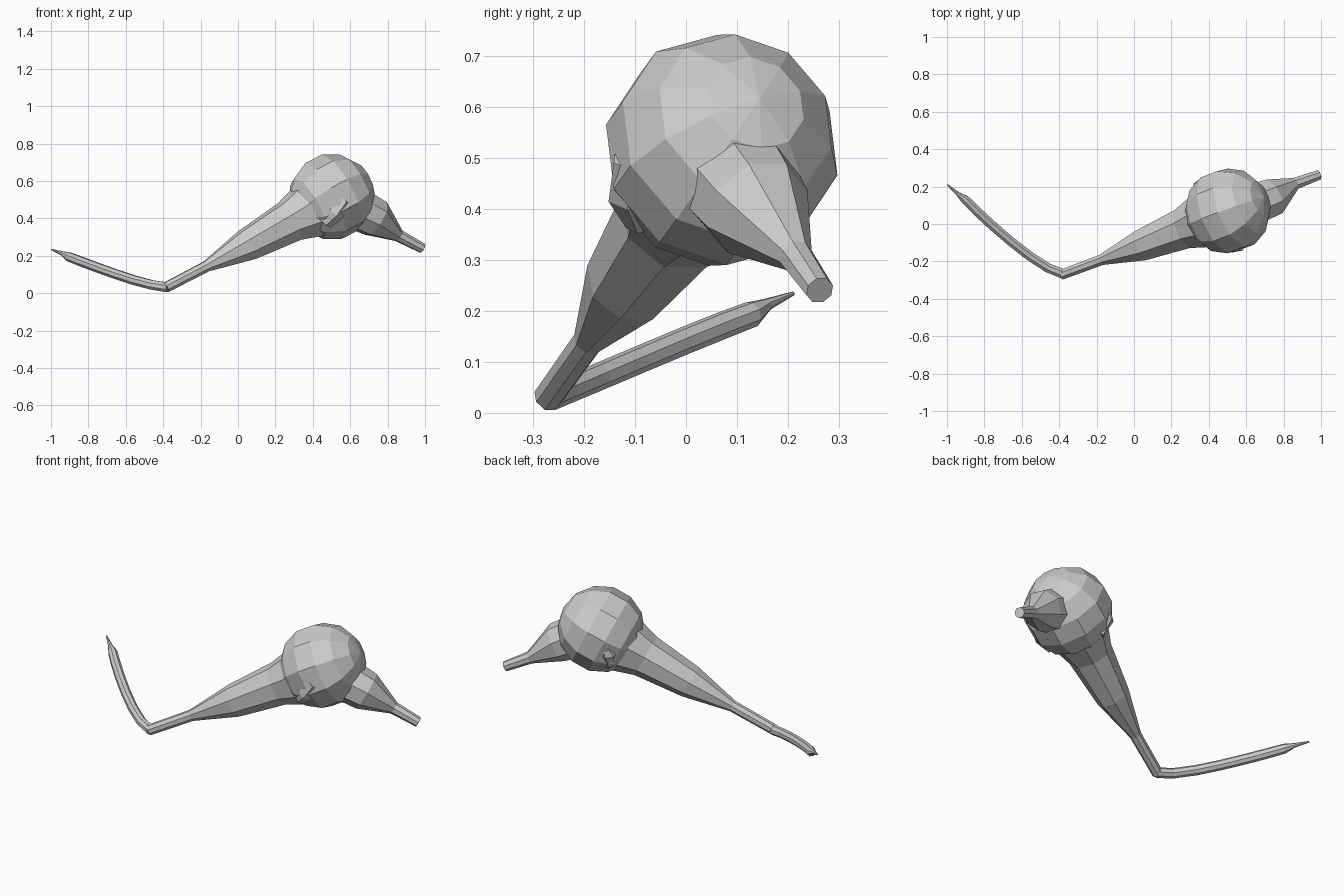
import bpy, bmesh
from math import cos, sin, pi
from mathutils import Vector, Matrix

if "Cube" in bpy.data.objects:
    bpy.data.objects.remove(bpy.data.objects["Cube"])

AXIS = Vector((0.84, 0.32, 0.44)).normalized()   # long axis of the body


def finish(name, bm):
    bmesh.ops.recalc_face_normals(bm, faces=bm.faces)
    me = bpy.data.meshes.new(name)
    bm.to_mesh(me)
    bm.free()
    ob = bpy.data.objects.new(name, me)
    bpy.context.collection.objects.link(ob)
    return ob


def loft(name, stations, sides=8):
    """Low-poly tube through (x, y, z, radius) stations."""
    pts = [Vector(s[:3]) for s in stations]
    bm = bmesh.new()
    rings = []
    for i, s in enumerate(stations):
        a = (pts[i] - pts[i - 1]).normalized() if i else Vector()
        b = (pts[i + 1] - pts[i]).normalized() if i < len(pts) - 1 else Vector()
        t = (a + b).normalized()
        u = t.cross(Vector((0, 0, 1))).normalized()
        v = u.cross(t)
        rings.append([bm.verts.new(pts[i] + s[3] * (u * cos(k) + v * sin(k)))
                      for k in (2 * pi * (j + 0.5) / sides for j in range(sides))])
    for r, q in zip(rings, rings[1:]):
        for j in range(sides):
            k = (j + 1) % sides
            bm.faces.new((r[j], r[k], q[k], q[j]))
    bm.faces.new(rings[0])
    bm.faces.new(rings[-1])
    return finish(name, bm)


# Faceted round body, poles along the long axis
bm = bmesh.new()
rot = Vector((0, 0, 1)).rotation_difference(AXIS).to_matrix().to_4x4()
bmesh.ops.create_uvsphere(bm, u_segments=10, v_segments=7, radius=0.232,
                          matrix=Matrix.Translation((0.50, 0.07, 0.515)) @ rot)
finish("round_body", bm)

# Tapering limb from the body to the bend
loft("tapered_limb", [
    (0.50, 0.07, 0.50, 0.205), (0.40, 0.03, 0.45, 0.165),
    (0.275, -0.02, 0.383, 0.118), (0.05, -0.11, 0.258, 0.09),
    (-0.17, -0.19, 0.143, 0.031), (-0.385, -0.27, 0.031, 0.029)])

# Thin curved end with a pointed tip
loft("curved_tip", [
    (-0.375, -0.268, 0.031, 0.028), (-0.46, -0.235, 0.044, 0.027),
    (-0.56, -0.17, 0.071, 0.027), (-0.66, -0.092, 0.104, 0.027),
    (-0.76, -0.006, 0.14, 0.027), (-0.84, 0.068, 0.17, 0.027),
    (-0.90, 0.128, 0.193, 0.026), (-0.94, 0.16, 0.213, 0.012),
    (-0.998, 0.21, 0.234, 0.004)])

# Short spout on the opposite side
loft("short_spout", [
    (0.60, 0.09, 0.47, 0.12), (0.735, 0.14, 0.40, 0.107),
    (0.86, 0.215, 0.307, 0.034), (0.987, 0.262, 0.24, 0.028)])

# Small stubs pressed against the front and back of the body
for name, path in {
    "front_stub": [(0.57, -0.11, 0.50, 0.035), (0.52, -0.105, 0.43, 0.05),
                   (0.47, -0.085, 0.375, 0.035)],
    "back_stub": [(0.37, 0.21, 0.53, 0.03), (0.36, 0.20, 0.46, 0.045),
                  (0.38, 0.17, 0.38, 0.03)],
}.items():
    loft(name, path, sides=6)
